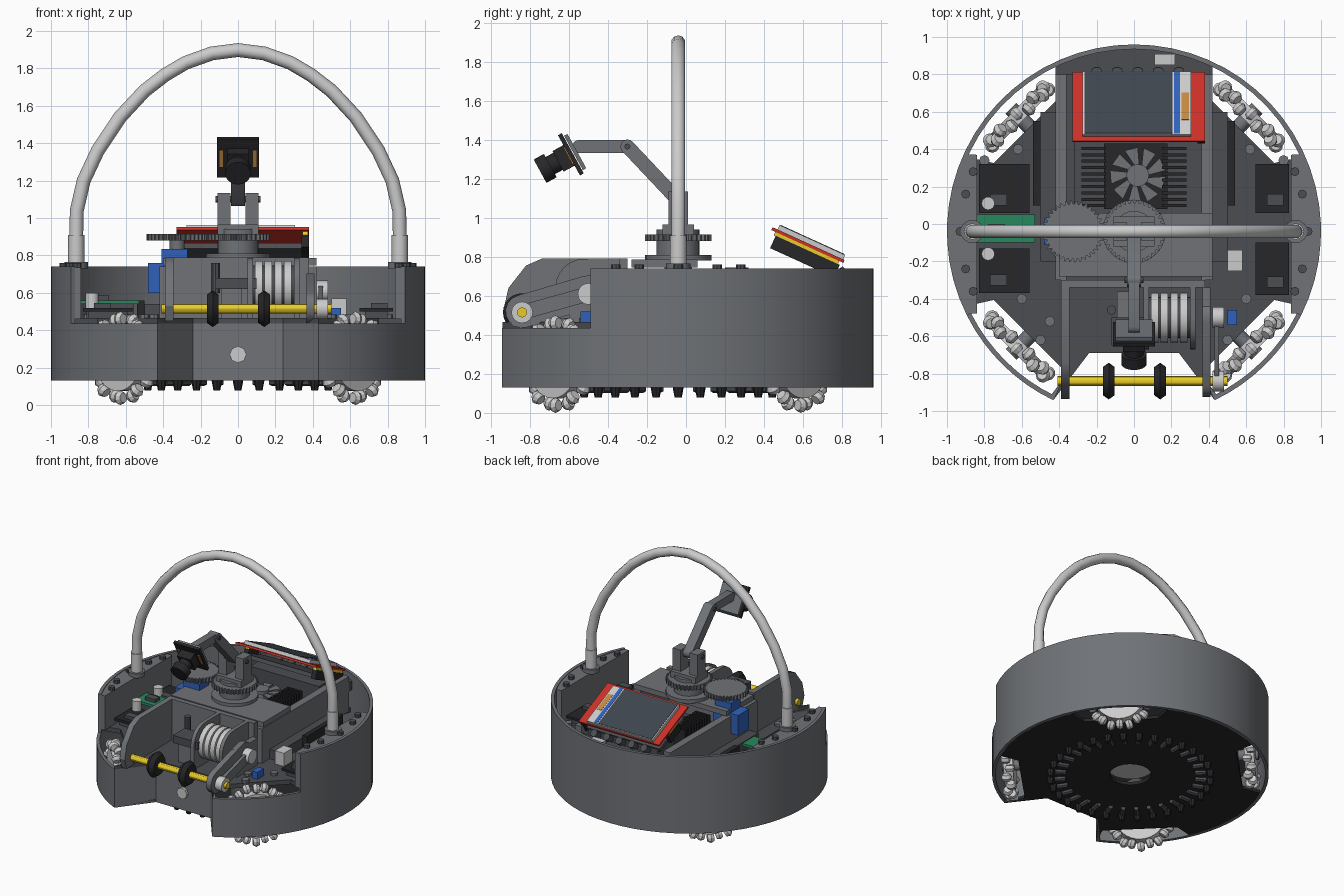
import bpy, bmesh, math
from math import sin, cos, radians, pi
from mathutils import Vector, Matrix

if "Cube" in bpy.data.objects:
    bpy.data.objects.remove(bpy.data.objects["Cube"])

CY = -0.04                      # y of the round body's axis
COL = dict(dark=(.07, .075, .085, 1), body=(.16, .17, .185, 1), black=(.02, .02, .023, 1), white=(.6, .6, .58, 1),
           red=(.6, .03, .02, 1), blue=(.03, .12, .5, 1), yellow=(.8, .6, .02, 1),
           green=(.02, .25, .11, 1), orange=(.55, .25, .05, 1), glass=(.05, .06, .075, 1))
MATS = {}
for k, c in COL.items():
    MATS[k] = bpy.data.materials.new(k)
    MATS[k].diffuse_color = c


def finish(name, bm, col):
    bmesh.ops.recalc_face_normals(bm, faces=bm.faces)
    me = bpy.data.meshes.new(name)
    bm.to_mesh(me)
    bm.free()
    ob = bpy.data.objects.new(name, me)
    bpy.context.collection.objects.link(ob)
    me.materials.append(MATS[col])
    return ob


def rbox(name, c, size, rx, col='body'):
    bm = bmesh.new()
    m = Matrix.Translation(c) @ Matrix.Rotation(rx, 4, 'X') @ Matrix.Diagonal((*size, 1))
    bmesh.ops.create_cube(bm, size=1, matrix=m)
    return finish(name, bm, col)


def box(name, lo, hi, col='body'):
    lo, hi = Vector(lo), Vector(hi)
    return rbox(name, (lo + hi) / 2, hi - lo, 0, col)


def rod(name, p, q, r, col='body', n=24, r2=None):
    p, q = Vector(p), Vector(q)
    bm = bmesh.new()
    m = Matrix.Translation((p + q) / 2) @ (q - p).to_track_quat('Z', 'Y').to_matrix().to_4x4()
    bmesh.ops.create_cone(bm, cap_ends=True, segments=n, radius1=r, radius2=r if r2 is None else r2,
                          depth=(q - p).length, matrix=m)
    return finish(name, bm, col)


def prism(name, pts, a, b, axis='z', col='body'):
    put = (lambda p, w: (*p, w)) if axis == 'z' else (lambda p, w: (w, *p))
    bm = bmesh.new()
    lo = [bm.verts.new(put(p, a)) for p in pts]
    hi = [bm.verts.new(put(p, b)) for p in pts]
    bm.faces.new(lo)
    bm.faces.new(hi)
    for i in range(len(pts)):
        j = (i + 1) % len(pts)
        bm.faces.new((lo[i], lo[j], hi[j], hi[i]))
    return finish(name, bm, col)


def arc(r, a0, a1, n, c=(0, CY)):
    angs = [radians(a0 + (a1 - a0) * i / n) for i in range(n + 1)]
    return [(c[0] + r * cos(a), c[1] + r * sin(a)) for a in angs]


# outer shell: tall wall round sides and back, low wall at the front corners
def wall(name, a0, a1, n, z0, z1):
    prism(name, arc(1.0, a0, a1, n) + arc(.975, a1, a0, n), z0, z1)

wall('shell_wall', -26.7, 206.7, 40, .13, .74)
wall('front_shell_right', -64.5, -26.7, 8, .13, .435)
wall('front_shell_left', 206.7, 244.5, 8, .13, .435)
notch = [(-.43, -.94), (-.24, -.69), (.24, -.69), (.43, -.94)]
inner = [(.455, -.93), (.255, -.665), (-.255, -.665), (-.455, -.93)]
prism('front_notch_wall', notch + inner, .13, .435)
rod('notch_sensor', (0, -.71, .27), (0, -.66, .27), .045, 'white', 8)

# floor plates with wheel cut-outs
outline = []
for i in range(-64, 245, 2):
    d = (i % 90) - 45
    r = .79 / cos(radians(d)) if abs(d) < 20 else .98
    outline.append((r * cos(radians(i)), CY + r * sin(radians(i))))
outline += notch
bottom = prism('bottom_plate', outline, .13, .155, col='black')
prism('deck_plate', outline, .43, .465, col='dark')
cutter = rod('hole_cutter', (0, CY, 0), (0, CY, .25), .15)
cutter.hide_render = True
cutter.hide_viewport = True
mod = bottom.modifiers.new('hole', 'BOOLEAN')
mod.object, mod.operation = cutter, 'DIFFERENCE'
rod('centre_well', (0, CY, .19), (0, CY, .43), .17, 'white')

# ring of floor sensors
for i in range(32):
    a = 2 * pi * i / 32
    ux, uy = cos(a), sin(a)
    rod('floor_sensor', (.58 * ux, CY + .58 * uy, .14), (.58 * ux, CY + .58 * uy, .078), .03, 'black', 8, .018)
    rod('sensor_lead', (.47 * ux, CY + .47 * uy, .12), (.55 * ux, CY + .55 * uy, .12), .018, 'dark', 6)

# four omni wheels with rollers, and their motors
for k in range(4):
    a = radians(45 + 90 * k)
    rad, tan = Vector((cos(a), sin(a), 0)), Vector((-sin(a), cos(a), 0))
    c = Vector((0, CY, .25)) + rad * .875
    rod('wheel_hub', c - rad * .035, c + rad * .035, .175, 'white', 32)
    rod('wheel_axle', c - rad * .09, c + rad * .055, .04)
    rod('wheel_motor', c - rad * .4, c - rad * .09, .12, 'dark')
    for i in range(20):
        t = 2 * pi * i / 20
        out = tan * cos(t) + Vector((0, 0, sin(t)))
        along = -tan * sin(t) + Vector((0, 0, cos(t)))
        p = c + out * .211 + rad * (.014 if i % 2 else -.014)
        rod('wheel_roller', p - along * .024, p, .027, 'white', 10, .039)
        rod('wheel_roller', p, p + along * .024, .039, 'white', 10, .027)

# side towers and deck screws, back cap
for s in (-1, 1):
    pts = arc(.976, -26.7, 25, 14) + [(.84, .37), (.84, -.479)]
    prism('side_tower', [(s * x, y) for x, y in pts], .46, .735)
    for x, y in ((.9, .16), (.9, -.24), (.86, -.36), (.86, .28), (.93, -.04)):
        rod('tower_screw', (s * x, y, .73), (s * x, y, .76), .024, 'dark', 8)
    rod('handle_socket', (s * .865, CY, .73), (s * .865, CY, .91), .043, 'white', 16)
    rod('handle_collar', (s * .865, CY, .73), (s * .865, CY, .765), .062, 'body', 16)
    for x, y in ((.45, -.52), (.6, -.4), (.8, .34), (.62, .4), (.5, -.62)):
        rod('deck_screw', (s * x, y, .46), (s * x, y, .485), .028, 'body', 8)
prism('back_cap', arc(.976, 64.5, 115.5, 14) + [(-.42, .8), (.42, .8)], .62, .69, col='dark')
box('cap_connector', (.11, .85, .69), (.22, .91, .72), 'white')

# handle tube
half = [(.865, .76), (.865, .9), (.862, 1.04), (.825, 1.2), (.75, 1.36), (.63, 1.54), (.5, 1.68), (.39, 1.765),
        (.28, 1.83), (.14, 1.88)]
path = half + [(0, 1.898)] + [(-x, z) for x, z in reversed(half)]
cu = bpy.data.curves.new('handle', 'CURVE')
cu.dimensions, cu.bevel_depth, cu.bevel_resolution, cu.use_fill_caps = '3D', .037, 3, True
sp = cu.splines.new('POLY')
sp.points.add(len(path) - 1)
for pt, (x, z) in zip(sp.points, path):
    pt.co = (x, CY, z, 1)
cu.materials.append(MATS['white'])
bpy.context.collection.objects.link(bpy.data.objects.new('handle', cu))

# central frame, bridge plate
for s in (-1, 1):
    for name, a, b, y0, y1, z1, col in (('frame_rail', .36, .42, -.3, .8, .74, 'body'),
                                        ('frame_flange', .42, .5, -.2, .6, .54, 'dark'),
                                        ('pin_header', .5, .54, .1, .55, .56, 'black')):
        box(name, (min(s * a, s * b), y0, .46), (max(s * a, s * b), y1, z1), col)
box('bridge_plate', (-.4, -.28, .745), (.42, .06, .785))
box('frame_front_wall', (-.39, -.34, .46), (.38, -.3, .79))
box('rear_board', (-.32, .06, .5), (.36, .78, .53), 'dark')

# cooler with fins and fan
for s in (-1, 1):
    for i in range(10):
        y = .09 + i * .034
        box('cooler_fin', (min(s * .15, s * .28), y, .53), (max(s * .15, s * .28), y + .016, .735), 'black')
box('cooler_core', (-.16, .08, .53), (.18, .43, .66), 'black')
rod('fan_hub', (.02, .26, .66), (.02, .26, .745), .06, 'body')
for i in range(9):
    prism('fan_blade', [(.02 + r * cos(radians(i * 40 + t)), .26 + r * sin(radians(i * 40 + t)))
                        for r, t in ((.05, 0), (.15, 10), (.15, 38), (.05, 26))], .71, .722)

# circuit boards and small parts on the deck
for x0, y0, x1, y1, c in ((-.83, .06, -.56, .32, 'black'), (-.83, -.37, -.56, -.13, 'black'),
                          (.65, .06, .83, .32, 'black'), (.65, -.38, .83, -.1, 'black'),
                          (-.84, -.1, -.53, .05, 'green')):
    z = .54 if c == 'green' else .5
    box('circuit_board', (x0, y0, z), (x1, y1, z + .02), c)
    box('board_support', (x0 + .03, y0 + .02, .46), (x1 - .03, y1 - .02, z), 'dark')
    box('board_chip', (x0 + .06, y0 + .04, z), (x0 + .15, y0 + .1, z + .045), 'dark')
for x, y in ((-.78, .11), (-.78, -.16)):
    rod('capacitor', (x, y, .51), (x, y, .6), .035, 'white', 16)
box('deck_switch', (.5, -.25, .46), (.58, -.14, .57), 'white')


# pan gears and servo
def gear(name, x, r):
    prism(name, [(x + q * cos(radians(i * 10 + t)), CY + q * sin(radians(i * 10 + t))) for i in range(36)
                 for q, t in ((r - .018, 0), (r, 2.5), (r, 5), (r - .018, 7.5))], .88, .915)

gear('servo_gear', -.325, .165)
gear('turret_gear', 0, .17)
rod('servo_shaft', (-.325, CY, .78), (-.325, CY, .9), .04)
box('servo_body', (-.48, -.11, .6), (-.26, .03, .76), 'blue')
box('servo_top', (-.41, -.1, .76), (-.27, .02, .835), 'blue')
rod('turret_base', (0, CY, .78), (0, CY, .81), .17)
rod('turret_neck', (0, CY, .8), (0, CY, .94), .11)

# turret fork, camera arm
box('fork_base', (-.11, -.12, .915), (.11, .04, .965))
for s in (-1, 1):
    box('fork_prong', (s * .075 - .035, -.09, .93), (s * .075 + .035, .01, 1.135))


def link(name, p, q, w, x0, x1):
    t = math.degrees(math.atan2(q[1] - p[1], q[0] - p[0]))
    prism(name, arc(w, t - 90, t + 90, 8, q) + arc(w, t + 90, t + 270, 8, p), x0, x1, 'x')

link('lower_arm', (-.05, 1.1), (-.3, 1.365), .036, -.038, .038)
link('upper_arm', (-.3, 1.365), (-.55, 1.365), .033, -.03, .03)
rod('fork_pin', (-.12, -.05, 1.1), (.12, -.05, 1.1), .018, 'dark', 12)
rod('elbow_pin', (-.05, -.3, 1.365), (.05, -.3, 1.365), .015, 'dark', 12)

# camera, tilted down
n = Vector((0, -.877, -.48))
c = Vector((0, -.59, 1.325))
rx = math.atan2(.115, .21)
rbox('camera_bracket', c - n * .025, (.2, .02, .2), rx)
rbox('camera_board', c, (.225, .022, .235), rx, 'black')
for s in (-1, 1):
    rbox('camera_pad', c + n * .012 + Vector((s * .09, 0, 0)), (.02, .01, .1), rx, 'orange')
rbox('lens_mount', c + n * .04, (.12, .07, .12), rx, 'black')
rod('lens_barrel', c + n * .05, c + n * .13, .05, 'black')
rod('lens_rim', c + n * .12, c + n * .18, .068, 'black')

# tilted display
A = radians(-24.5)
M = Matrix.Translation((.025, .625, .86)) @ Matrix.Rotation(A, 4, 'X')
for name, pos, size, col in (
        ('display_board', (0, 0, 0), (.71, .405, .016), 'red'),
        ('display_panel', (-.01, .01, .02), (.58, .37, .026), 'white'),
        ('display_glass', (-.055, .01, .022), (.47, .36, .028), 'glass'),
        ('display_blue_strip', (.205, .01, .022), (.03, .36, .026), 'blue'),
        ('display_ribbon', (.25, -.01, .022), (.04, .16, .026), 'orange'),
        ('display_pins', (.335, 0, -.018), (.03, .36, .022), 'yellow'),
        ('display_pins', (-.335, 0, -.018), (.03, .12, .022), 'yellow'),
        ('display_socket', (.335, .01, -.06), (.04, .36, .07), 'black'),
        ('display_socket', (-.335, .01, -.06), (.04, .14, .07), 'black'),
        ('display_holder', (0, .02, -.075), (.66, .33, .03), 'dark')):
    rbox(name, M @ Vector(pos), size, A, col)
for i in range(5):
    rod('push_button', (-.2 + i * .11, .77, .69), (-.2 + i * .11, .82, .73), .028, 'dark', 12)
box('display_stand', (-.28, .55, .53), (.33, .76, .73), 'dark')

# intake roller, side arms, drive belt
prof = [(-.91, .45), (-.935, .53), (-.91, .64), (-.82, .755), (-.74, .79), (-.32, .79), (-.32, .45)]
prism('roller_arm_left', prof, -.39, -.345, 'x')
link('roller_arm_right', (-.84, .52), (-.5, .62), .085, .365, .41)
box('arm_foot', (.365, -.6, .46), (.41, -.34, .68))
rod('roller_shaft', (-.41, -.84, .515), (.5, -.84, .515), .026, 'yellow', 12)
for x in (-.135, .14):
    rod('roller_tyre', (x - .032, -.84, .515), (x, -.84, .515), .075, 'black', 24, .098)
    rod('roller_tyre', (x, -.84, .515), (x + .032, -.84, .515), .098, 'black', 24, .075)
link('drive_belt', (-.84, .515), (-.5, .61), .038, .43, .455)
rod('front_pulley', (.42, -.84, .515), (.48, -.84, .515), .055, 'white', 16)
rod('rear_pulley', (.42, -.5, .61), (.48, -.5, .61), .055, 'white', 16)
box('roller_motor', (.5, -.54, .46), (.55, -.46, .52), 'blue')

# kicker coil between rounded brackets
for x in (.05, .3):
    prism('coil_bracket', [(-.32, .46), (-.32, .79), (-.5, .79)] + arc(.15, 90, 180, 6, (-.52, .64))[1:]
          + [(-.67, .46)], x, x + .03, 'x')
for i in range(4):
    rod('coil_winding', (.09 + i * .052, -.5, .635), (.13 + i * .052, -.5, .635), .135, 'white', 24)
rod('coil_core', (.06, -.5, .635), (.31, -.5, .635), .11, 'dark')
box('kicker_block', (-.12, -.65, .62), (.1, -.5, .68), 'dark')
box('kicker_post', (-.09, -.62, .46), (.02, -.36, .62))
rod('kicker_spring', (-.12, -.46, .6), (-.12, -.46, .76), .025, 'dark', 10)

# smooth shading with sharp edges kept
for ob in bpy.data.objects:
    ob.select_set(ob.type == 'MESH' and not ob.hide_viewport)
bpy.context.view_layer.objects.active = bottom
bpy.ops.object.shade_smooth_by_angle(angle=radians(30))

for m in bpy.data.materials:
    if m.users and not m.is_grease_pencil:
        m.use_nodes = True
        m.node_tree.nodes["Principled BSDF"].inputs["Base Color"].default_value = m.diffuse_color
